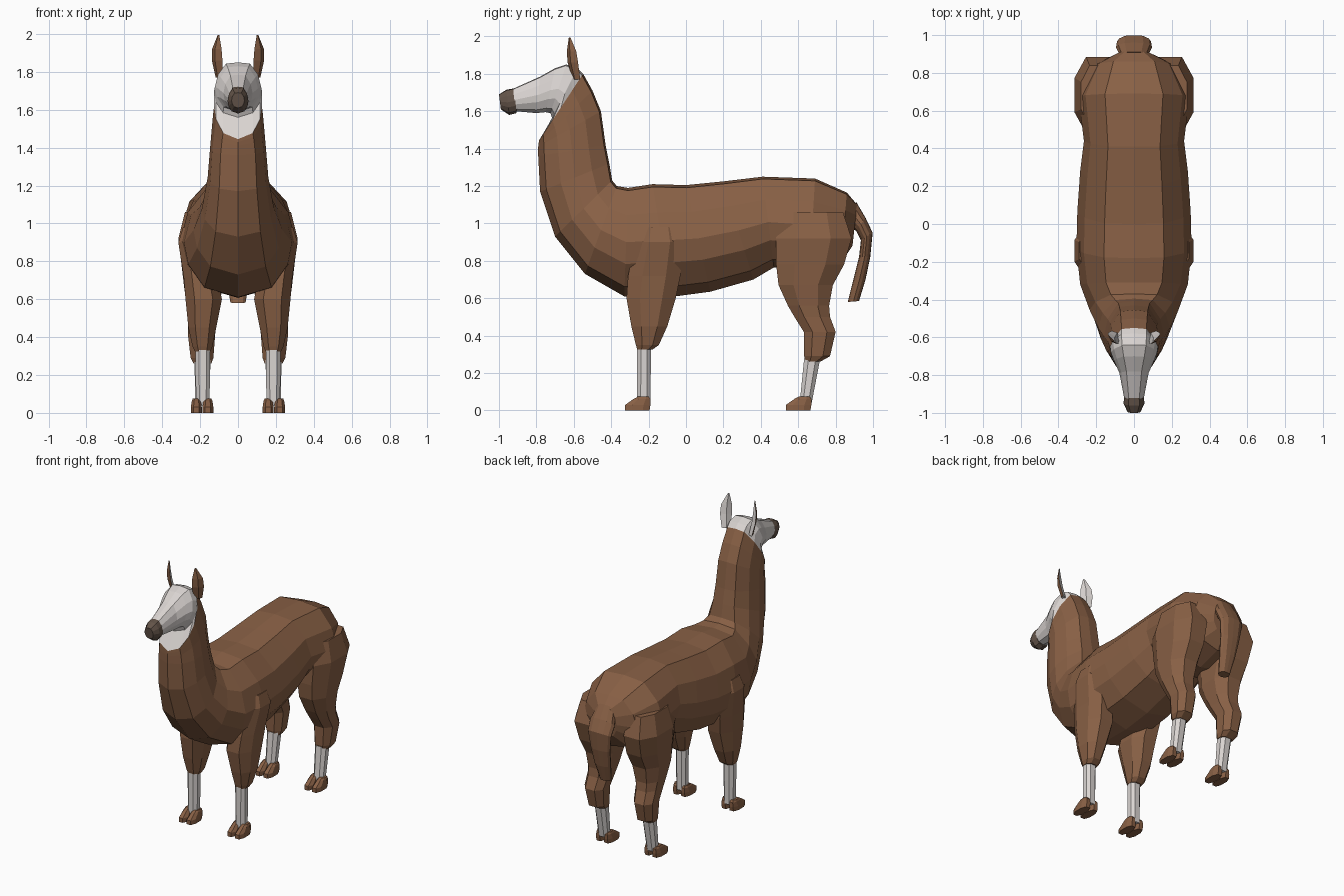
import bpy, bmesh
from mathutils import Vector


def material(name, rgb):
    m = bpy.data.materials.new(name)
    m.diffuse_color = (*rgb, 1)
    return m


BROWN = material("brown wool", (0.25, 0.118, 0.06))
WHITE = material("white hair", (0.70, 0.66, 0.64))
NOSE = material("dark nose", (0.125, 0.088, 0.066))

# half cross-section shared by body, neck, head and tail (side, up)
HALF = [(0, 1), (.52, .95), (.87, .5), (1, 0), (.92, -.4), (.62, -.82), (0, -1)]
SECTION = HALF + [(-x, z) for x, z in HALF[-2:0:-1]]
# chamfered box section for the legs
OCTAGON = [(1, .45), (.5, 1), (-.5, 1), (-1, .45), (-1, -.45), (-.5, -1), (.5, -1), (1, -.45)]


def loft(name, rings, mats, mirror=False, rule=None):
    """Skin a list of equal-length point rings and cap both ends."""
    bm = bmesh.new()
    vs = [[bm.verts.new(p) for p in r] for r in rings]
    n = len(rings[0])
    for a, b in zip(vs, vs[1:]):
        for i in range(n):
            j = (i + 1) % n
            bm.faces.new((a[i], a[j], b[j], b[i]))
    bm.faces.new(vs[0])
    bm.faces.new(vs[-1])
    bmesh.ops.recalc_face_normals(bm, faces=bm.faces)
    bm.normal_update()
    if rule:
        for f in bm.faces:
            f.material_index = rule(f)
    me = bpy.data.meshes.new(name)
    bm.to_mesh(me)
    bm.free()
    for m in mats:
        me.materials.append(m)
    ob = bpy.data.objects.new(name, me)
    bpy.context.collection.objects.link(ob)
    if mirror:
        ob.modifiers.new("mirror", "MIRROR")
    return ob


def spine_ring(ty, tz, by, bz, w):
    """Section stretched between a top and a bottom outline point."""
    t, b = Vector((0, ty, tz)), Vector((0, by, bz))
    return [(t + b) / 2 + (t - b) / 2 * v + Vector((w * u, 0, 0)) for u, v in SECTION]


def leg_ring(z, y0, y1, x0, x1):
    return [((x0 + x1) / 2 + (x1 - x0) / 2 * u, (y0 + y1) / 2 + (y1 - y0) / 2 * v, z)
            for u, v in OCTAGON]


# body and neck: top y,z / bottom y,z / half width
body = [(.915, 1.10, .89, .88, .09), (.86, 1.165, .83, .79, .21), (.69, 1.24, .66, .74, .295),
        (.41, 1.25, .47, .765, .265), (.2, 1.225, .36, .70, .285), (0, 1.205, .13, .635, .30),
        (-.18, 1.21, -.08, .607, .305), (-.31, 1.19, -.33, .61, .285),
        (-.37, 1.2, -.54, .73, .235), (-.395, 1.23, -.70, .93, .19),
        (-.41, 1.32, -.78, 1.17, .16), (-.43, 1.42, -.79, 1.36, .148),
        (-.455, 1.6, -.79, 1.41, .138), (-.50, 1.71, -.788, 1.43, .132),
        (-.55, 1.80, -.785, 1.445, .126)]
loft("body_and_neck", [spine_ring(*r) for r in body], [BROWN])

# head with throat patch
head = [body[-1], (-.58, 1.83, -.715, 1.56, .127), (-.64, 1.85, -.725, 1.59, .122),
        (-.70, 1.83, -.75, 1.595, .105), (-.78, 1.785, -.80, 1.59, .077),
        (-.925, 1.72, -.91, 1.6, .053)]
loft("head", [spine_ring(*r) for r in head], [WHITE])

# nose
nose = [(-.92, 1.722, -.905, 1.59, .053), (-.96, 1.715, -.945, 1.58, .055),
        (-1.0, 1.69, -.99, 1.61, .034)]
loft("nose", [spine_ring(*r) for r in nose], [NOSE])

# tail
tail = [(.91, 1.115, .88, .98, .075), (.96, 1.03, .91, .96, .095), (.998, .95, .935, .91, .09),
        (.985, .82, .925, .82, .075), (.96, .70, .895, .70, .06), (.925, .585, .865, .58, .04)]
loft("tail", [spine_ring(*r) for r in tail], [BROWN])

# upper legs: height, back-front range, side range
front = [(.98, -.24, -.04, .14, .29), (.90, -.27, -.015, .13, .315), (.72, -.31, -.03, .11, .287),
         (.60, -.318, -.055, .085, .277), (.45, -.292, -.10, .115, .262),
         (.35, -.268, -.145, .135, .24), (.325, -.26, -.18, .145, .228)]
hind = [(1.06, .52, .84, .10, .28), (.92, .48, .885, .07, .315), (.78, .482, .845, .07, .298),
        (.67, .495, .785, .08, .285), (.56, .545, .765, .10, .27), (.50, .58, .77, .11, .265),
        (.42, .63, .80, .12, .265), (.29, .632, .77, .13, .25), (.262, .64, .72, .14, .235)]
loft("front_leg", [leg_ring(*r) for r in front], [BROWN], True)
loft("hind_leg", [leg_ring(*r) for r in hind], [BROWN], True)

# white shanks
loft("front_shank", [leg_ring(.34, -.262, -.187, .147, .225),
                     leg_ring(.04, -.262, -.19, .150, .222)], [WHITE], True)
loft("hind_shank", [leg_ring(.28, .632, .718, .145, .23),
                    leg_ring(.04, .608, .672, .152, .225)], [WHITE], True)

# cloven feet, two toes on each
for name, y in (("front_toe", -.325), ("hind_toe", .535)):
    for side, x in (("inner", .13), ("outer", .191)):
        rings = [leg_ring(0, y, y + .13, x, x + .058),
                 leg_ring(.03, y, y + .135, x, x + .058),
                 leg_ring(.062, y + .045, y + .135, x + .005, x + .053),
                 leg_ring(.075, y + .07, y + .125, x + .01, x + .048)]
        loft(f"{name}_{side}", rings, [BROWN], True)

# ears: brown on the outward front side, white behind
across, out = Vector((.7, .7, 0)), Vector((.7, -.7, 0))
ear = []
for x, y, z, w, d in ((.098, -.585, 1.77, .028, .014), (.11, -.605, 1.86, .04, .016),
                      (.112, -.612, 1.92, .036, .013), (.103, -.622, 1.995, .006, .003)):
    c = Vector((x, y, z))
    ear.append([c + across * w, c + out * d, c - across * w, c - out * d])
loft("ear", ear, [WHITE, BROWN], True, lambda f: int(f.normal.dot(out) > 0))
